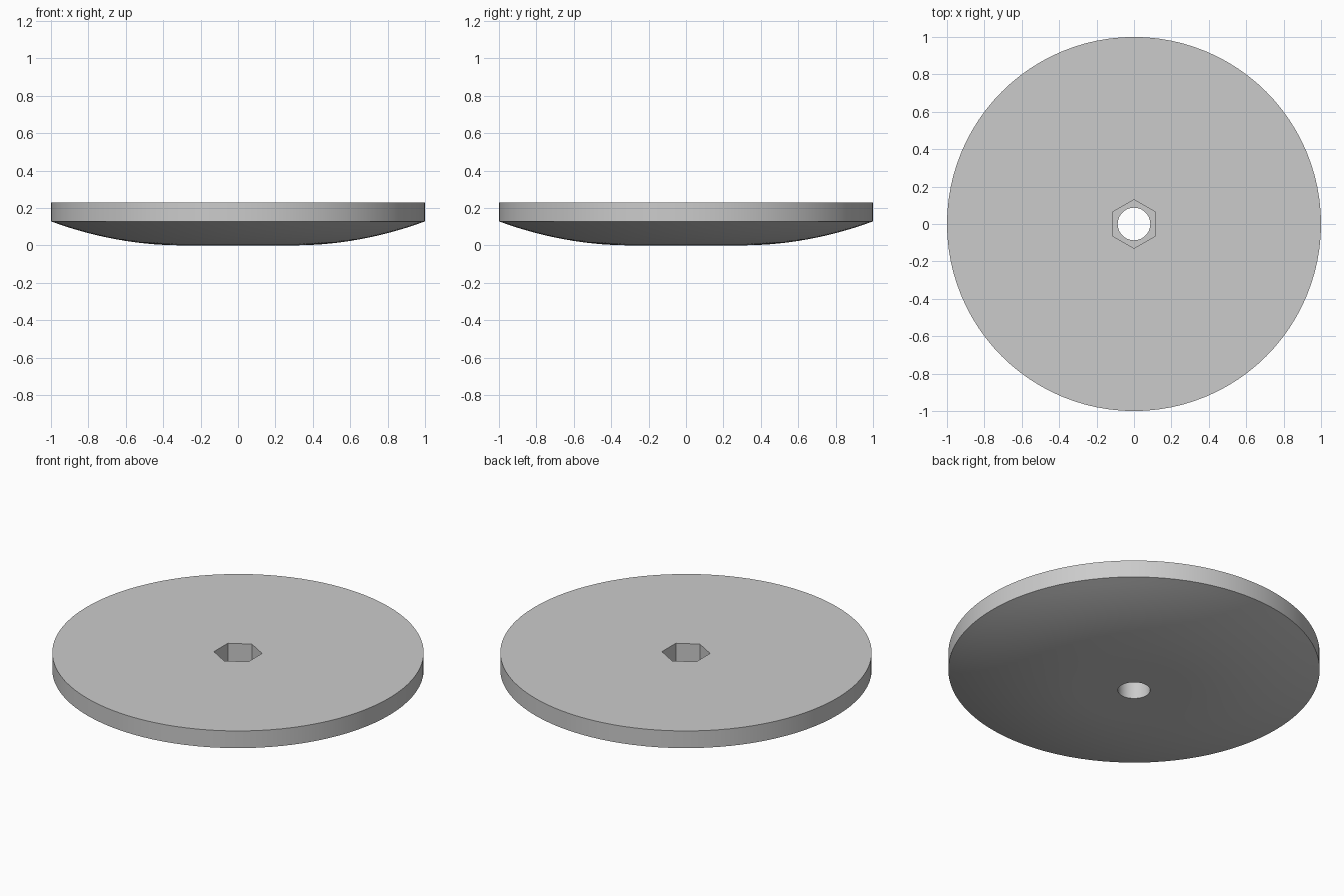
import bpy, bmesh, math

old = bpy.data.objects.get("Cube")
if old:
    bpy.data.objects.remove(old)

TOP, RIM, FLOOR = 0.23, 0.128, 0.1
FLAT_R, HOLE_R, HEX_R = 0.3, 0.087, 0.13
SEGMENTS, CURVE_STEPS = 96, 14

grey = bpy.data.materials.new("plain grey")
grey.use_nodes = True
colour = (0.6, 0.6, 0.6, 1)
grey.diffuse_color = colour
grey.node_tree.nodes["Principled BSDF"].inputs["Base Color"].default_value = colour


def ring(bm, radius, z, sides):
    step = 2 * math.pi / sides
    return [bm.verts.new((radius * math.sin(i * step), radius * math.cos(i * step), z))
            for i in range(sides)]


def bridge(bm, a, b):
    for i in range(len(a)):
        j = (i + 1) % len(a)
        bm.faces.new((a[i], a[j], b[j], b[i]))


def fill_between(bm, outer, inner):
    # Flat annular face between two rings with different side counts
    edges = []
    for loop in (outer, inner):
        for i, v in enumerate(loop):
            w = loop[(i + 1) % len(loop)]
            edges.append(bm.edges.get((v, w)) or bm.edges.new((v, w)))
    bmesh.ops.triangle_fill(bm, use_beauty=True, use_dissolve=False, edges=edges)


bm = bmesh.new()

# Round bore, curved underside and upright rim
profile = [(HOLE_R, FLOOR), (HOLE_R, 0)]
for k in range(CURVE_STEPS + 1):
    t = k / CURVE_STEPS
    profile.append((FLAT_R + (1 - FLAT_R) * t, RIM * t * t))
profile.append((1, TOP))
rings = [ring(bm, r, z, SEGMENTS) for r, z in profile]
for a, b in zip(rings, rings[1:]):
    bridge(bm, a, b)

# Hexagonal pocket in the top face
hex_top = ring(bm, HEX_R, TOP, 6)
hex_floor = ring(bm, HEX_R, FLOOR, 6)
bridge(bm, hex_top, hex_floor)
fill_between(bm, rings[-1], hex_top)
fill_between(bm, hex_floor, rings[0])

bmesh.ops.recalc_face_normals(bm, faces=bm.faces[:])
mesh = bpy.data.meshes.new("domed_disc")
bm.to_mesh(mesh)
bm.free()
mesh.materials.append(grey)
disc = bpy.data.objects.new("domed_disc", mesh)
bpy.context.collection.objects.link(disc)

# Smooth curved walls, keep creases sharp
bpy.ops.object.select_all(action="DESELECT")
disc.select_set(True)
bpy.context.view_layer.objects.active = disc
bpy.ops.object.shade_smooth_by_angle(angle=math.radians(20))
